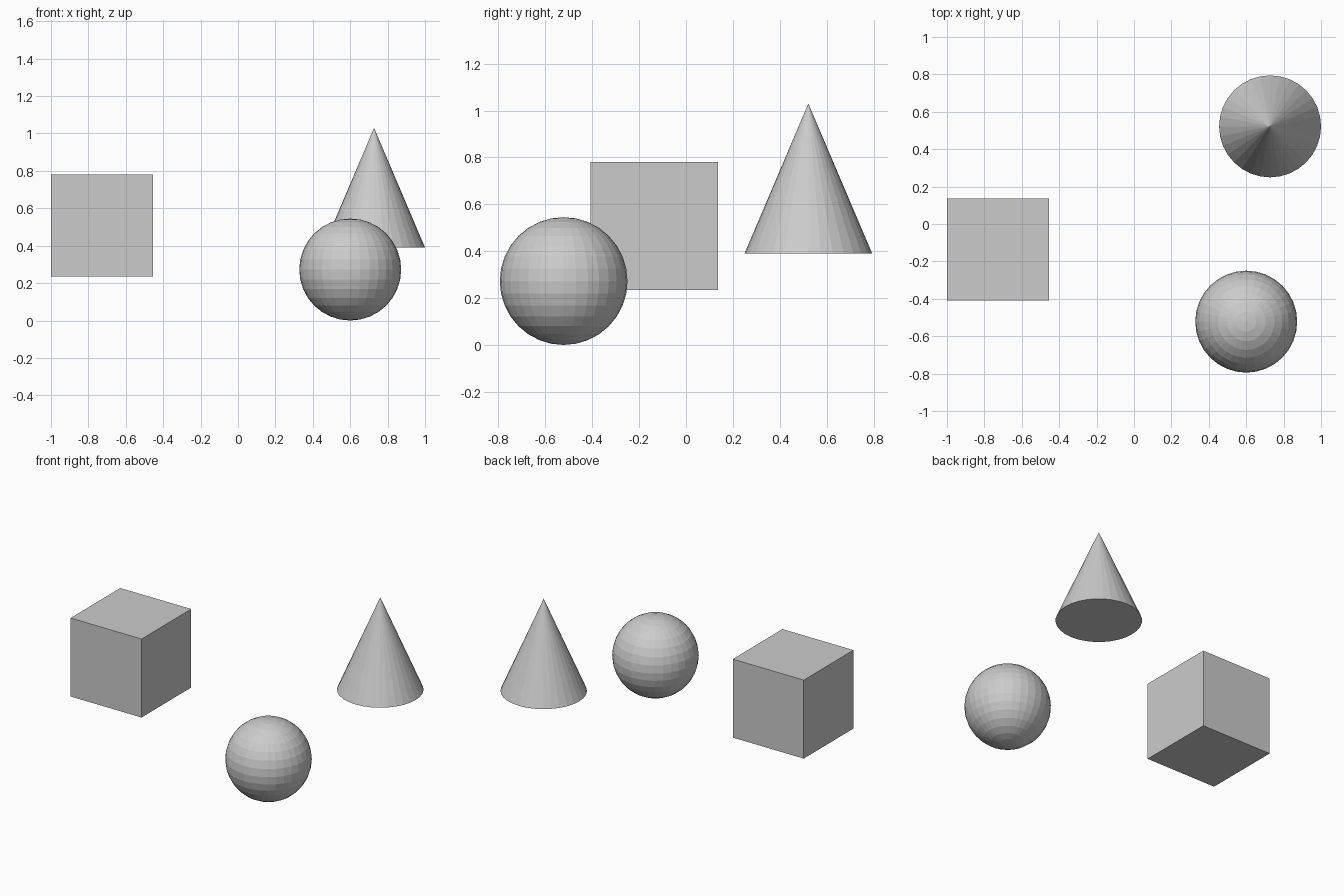
import bpy

if "Cube" in bpy.data.objects:
    bpy.data.objects.remove(bpy.data.objects["Cube"])

S = 0.545        # common width of all three solids
R = S / 2

# Cube, floating at the left
bpy.ops.mesh.primitive_cube_add(size=S, location=(-1 + R, -0.136, 0.507))
bpy.context.object.name = "cube"

# Faceted ball resting on the ground at the front right
bpy.ops.mesh.primitive_uv_sphere_add(segments=32, ring_count=16, radius=R,
                                     location=(0.60, -0.522, R))
bpy.context.object.name = "sphere"

# Faceted cone, floating at the back right
H = 0.64
bpy.ops.mesh.primitive_cone_add(vertices=32, radius1=R, radius2=0, depth=H,
                                location=(1 - R, 0.522, 0.39 + H / 2))
bpy.context.object.name = "cone"
